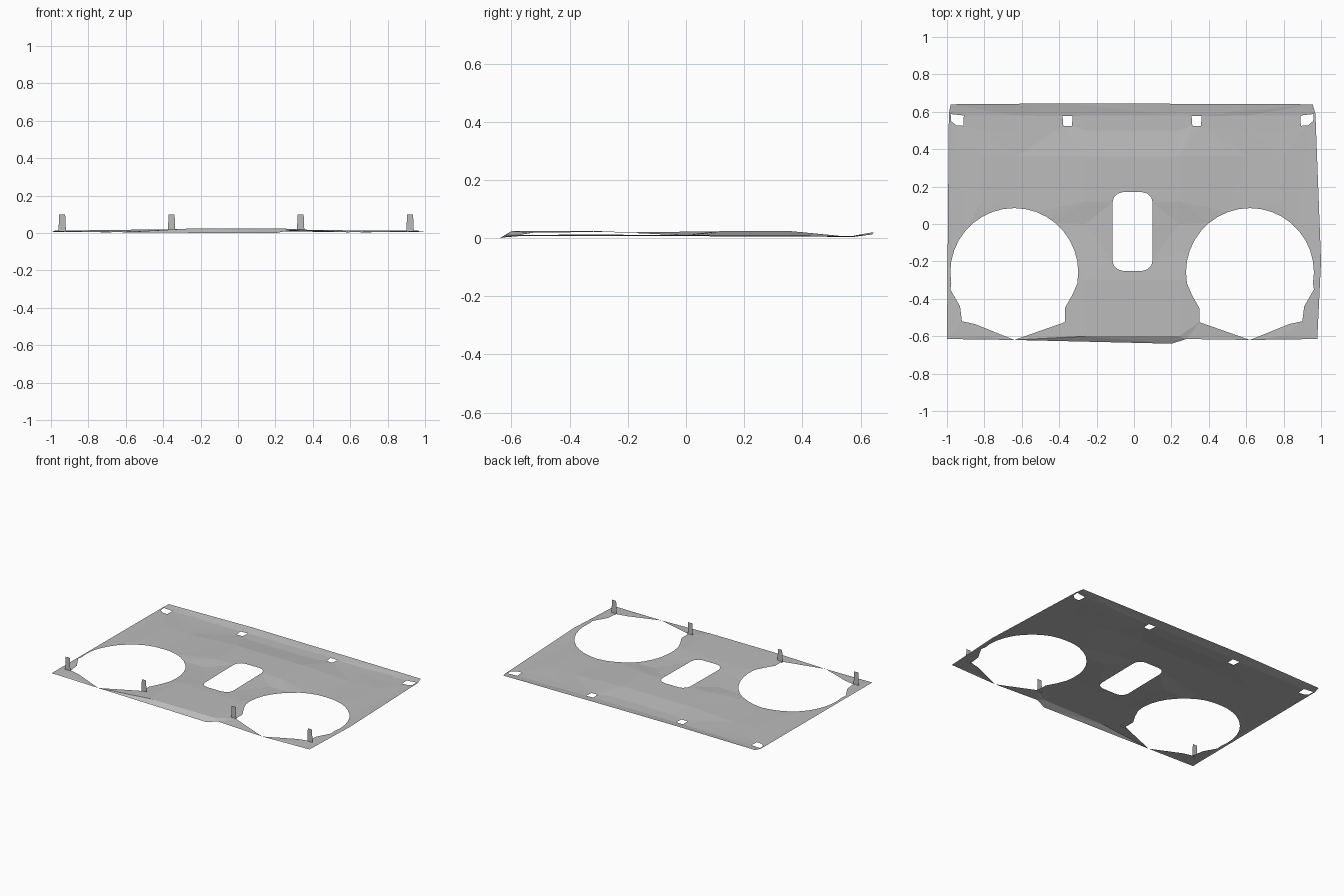
import bpy, math
from mathutils import Vector
from mathutils.geometry import delaunay_2d_cdt

if "Cube" in bpy.data.objects:
    bpy.data.objects.remove(bpy.data.objects["Cube"])

MID = -0.01  # symmetry line of the panel

grey = bpy.data.materials.new("sheet grey")
grey.use_nodes = True
colour = (0.5, 0.5, 0.5, 1)
grey.diffuse_color = colour
grey.node_tree.nodes["Principled BSDF"].inputs["Base Color"].default_value = colour


def make(name, verts, faces):
    mesh = bpy.data.meshes.new(name)
    mesh.from_pydata(verts, [], faces)
    mesh.materials.append(grey)
    obj = bpy.data.objects.new(name, mesh)
    bpy.context.collection.objects.link(obj)
    return obj


def lerp(keys, t):
    for (a, u), (b, v) in zip(keys, keys[1:]):
        if t <= b:
            return u + (v - u) * max(0, (t - a) / (b - a))
    return keys[-1][1]


def inside(p, loop):
    odd = False
    for a, b in zip(loop, loop[1:] + loop[:1]):
        if (a[1] > p[1]) != (b[1] > p[1]):
            if p[0] < a[0] + (p[1] - a[1]) * (b[0] - a[0]) / (b[1] - a[1]):
                odd = not odd
    return odd


def mirror(loop):
    return [(2 * MID - x, y) for x, y in loop]


# Gentle warp of the sheet: a profile along its depth, weighted across its width
DEPTH = [(-0.64, 0), (-0.6, 0.02), (-0.3, 0.02), (0, 0.008), (0.12, 0.02),
         (0.36, 0.02), (0.5, 0.005), (0.58, 0.005), (0.64, 0.021)]
WIDTH = [(0, 1), (0.25, 1), (0.62, 0.1), (1, 0.45)]


def height(x, y):
    return 0.004 * min(1, (y + 0.64) / 0.04) + lerp(DEPTH, y) * lerp(WIDTH, abs(x - MID))


# Outline of the panel
outline = [(-1, -0.615), (-0.64, -0.62), (0.2, -0.64), (0.28, -0.615), (0.62, -0.62),
           (0.98, -0.615), (1, -0.2), (0.97, 0.59), (0.955, 0.64), (-0.35, 0.645),
           (-0.98, 0.64), (-0.99, 0.59)]

# Large round opening that runs down to a point on the front edge
round_hole = [(-0.64 + 0.342 * math.cos(math.radians(a)), -0.258 + 0.343 * math.sin(math.radians(a)))
              for a in range(-10, 191, 10)]
round_hole += [(-0.982, -0.35), (-0.93, -0.44), (-0.92, -0.52), (-0.85, -0.535), (-0.64, -0.62),
               (-0.37, -0.525), (-0.37, -0.45), (-0.33, -0.38)]

# Rounded slot in the middle
slot = []
for cx, cy, start in ((0.045, 0.115, 0), (-0.06, 0.115, 90), (-0.06, -0.195, 180), (0.045, -0.195, 270)):
    for step in range(4):
        a = math.radians(start + step * 30)
        slot.append((cx + 0.055 * math.cos(a), cy + 0.055 * math.sin(a)))

# Small holes near the back edge
square = [(-0.382, 0.577), (-0.328, 0.577), (-0.332, 0.525), (-0.378, 0.525)]
corner = [(-0.98, 0.588), (-0.91, 0.58), (-0.912, 0.525), (-0.95, 0.527), (-0.978, 0.55)]

holes = [slot]
for loop in (round_hole, square, corner):
    holes += [loop, mirror(loop)]

# Triangulate the sheet with a few inner points that carry the warp
points, edges = [], []
for loop in [outline] + holes:
    n = len(points)
    points += [Vector(p) for p in loop]
    edges += [(n + i, n + (i + 1) % len(loop)) for i in range(len(loop))]
for y, _ in DEPTH[1:-1]:
    for x in (-0.8, -0.62, -0.25, 0, 0.25, 0.62, 0.8):
        p = (x + MID, y)
        if inside(p, outline) and not any(inside(p, h) for h in holes):
            points.append(Vector(p))

flat, _, tris, *_ = delaunay_2d_cdt(points, edges, [], 0, 1e-5)
kept = []
for tri in tris:
    c = sum((flat[i] for i in tri), Vector((0, 0))) / len(tri)
    if inside(c, outline) and not any(inside(c, h) for h in holes):
        kept.append(tri)
used = sorted({i for tri in kept for i in tri})
index = {v: k for k, v in enumerate(used)}
make("panel_sheet", [(flat[i].x, flat[i].y, height(*flat[i])) for i in used],
     [[index[i] for i in tri] for tri in kept])

# Upright locating tabs along the front
for name, x in (("outer_right", -0.94), ("inner_right", -0.355), ("inner_left", 0.335), ("outer_left", 0.92)):
    make(name + "_tab", [(x - 0.02, -0.525, 0.01), (x + 0.02, -0.525, 0.01),
                         (x + 0.016, -0.525, 0.1), (x - 0.016, -0.525, 0.1)], [(0, 1, 2, 3)])
